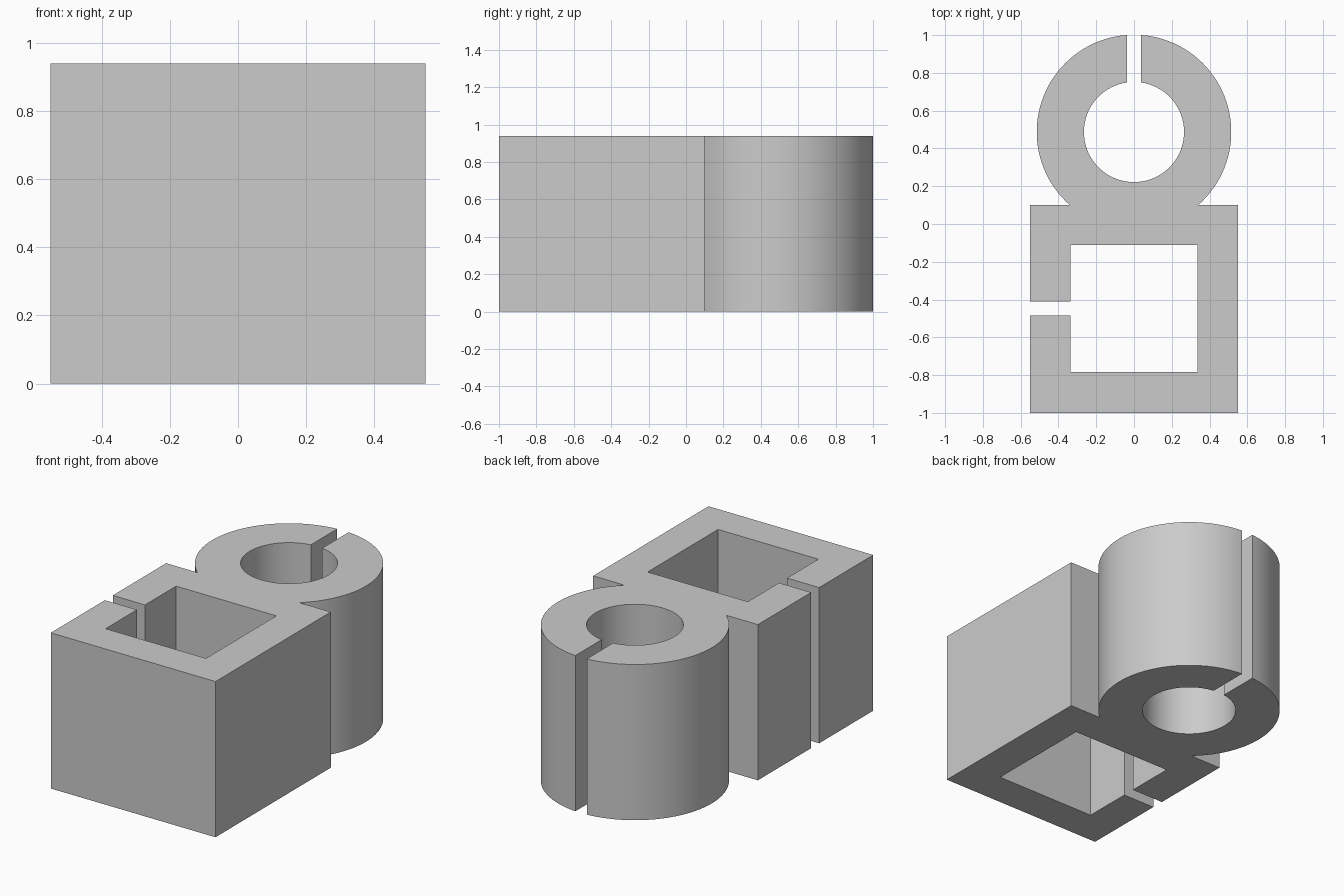
import bpy, bmesh
from math import asin, sin, cos, pi

cube = bpy.data.objects.get("Cube")
if cube:
    bpy.data.objects.remove(cube, do_unlink=True)

HEIGHT = 0.94
RING_Y, R_OUT, R_IN = 0.487, 0.515, 0.265   # round clamp
HALF_W, BACK, FRONT = 0.55, 0.10, -1.0      # square clamp
HOLE, HOLE_BACK, HOLE_FRONT = 0.335, -0.112, -0.784
SLOT = 0.038                                # half width of both slots
SLOT_Y = -0.447


def arc(radius, start, end, steps):
    """Points around the ring centre; angles run clockwise from +y."""
    return [(radius * sin(start + (end - start) * i / steps),
             RING_Y + radius * cos(start + (end - start) * i / steps))
            for i in range(steps + 1)]


# Outline: round clamp, open at the back
gap_out, gap_in = asin(SLOT / R_OUT), asin(SLOT / R_IN)
neck = pi - asin((R_OUT**2 - (RING_Y - BACK)**2) ** 0.5 / R_OUT)
outline = arc(R_OUT, gap_out, neck, 40)

# Outline: square clamp, open on its right side
outline += [(HALF_W, BACK), (HALF_W, FRONT), (-HALF_W, FRONT),
            (-HALF_W, SLOT_Y - SLOT), (-HOLE, SLOT_Y - SLOT),
            (-HOLE, HOLE_FRONT), (HOLE, HOLE_FRONT),
            (HOLE, HOLE_BACK), (-HOLE, HOLE_BACK),
            (-HOLE, SLOT_Y + SLOT), (-HALF_W, SLOT_Y + SLOT),
            (-HALF_W, BACK)]

# Outline: other half of the ring, then its bore
outline += arc(R_OUT, -neck, -gap_out, 40)
outline += arc(R_IN, -gap_in, gap_in - 2 * pi, 72)

# Extrude the outline into a solid
bm = bmesh.new()
base = bm.faces.new([bm.verts.new((x, y, 0)) for x, y in outline])
top = bmesh.ops.extrude_face_region(bm, geom=[base], use_keep_orig=True)
bmesh.ops.translate(bm, vec=(0, 0, HEIGHT),
                    verts=[v for v in top["geom"] if isinstance(v, bmesh.types.BMVert)])
bmesh.ops.recalc_face_normals(bm, faces=bm.faces)
mesh = bpy.data.meshes.new("double_clamp")
bm.to_mesh(mesh)
bm.free()

clamp = bpy.data.objects.new("double_clamp", mesh)
bpy.context.collection.objects.link(clamp)

# Grey material
grey = bpy.data.materials.new("light_grey")
grey.use_nodes = True
colour = (0.6, 0.6, 0.6, 1)
grey.diffuse_color = colour
grey.node_tree.nodes["Principled BSDF"].inputs["Base Color"].default_value = colour
mesh.materials.append(grey)

# Smooth curved walls, sharp corners
bpy.context.view_layer.objects.active = clamp
clamp.select_set(True)
bpy.ops.object.shade_smooth_by_angle(angle=pi / 6)
